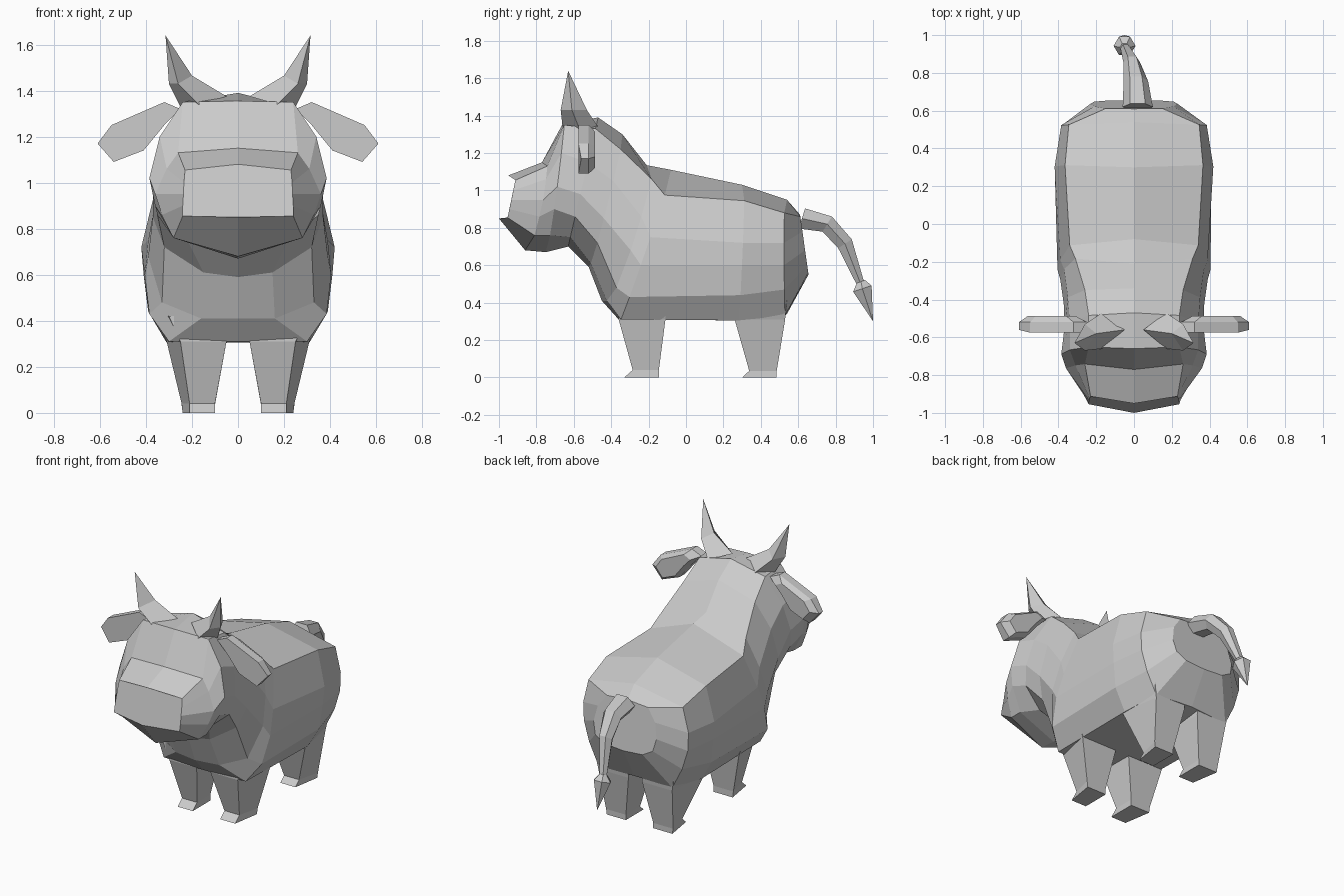
import bpy, bmesh, math
from mathutils import Vector


def loft(name, rings, cap_start=True, cap_end=True, mirror=False):
    """Skin closed rings of points; a one-point ring closes to a tip."""
    bm = bmesh.new()
    vs = [[bm.verts.new(p) for p in r] for r in rings]
    for a, b in zip(vs, vs[1:]):
        n = len(a)
        for i in range(n):
            j = (i + 1) % n
            if len(b) == 1:
                bm.faces.new((a[i], a[j], b[0]))
            else:
                bm.faces.new((a[i], a[j], b[j], b[i]))
    if cap_start:
        bm.faces.new(vs[0])
    if cap_end and len(vs[-1]) > 2:
        bm.faces.new(vs[-1])
    bmesh.ops.recalc_face_normals(bm, faces=bm.faces)
    me = bpy.data.meshes.new(name)
    bm.to_mesh(me)
    bm.free()
    ob = bpy.data.objects.new(name, me)
    bpy.context.collection.objects.link(ob)
    if mirror:
        m = ob.modifiers.new("Mirror", 'MIRROR')
        m.use_mirror_merge = False
    return ob


def section(y_top, y_bot, sweep, half):
    """Symmetric cross-section from half profile (x, z), leaning in y."""
    z0, z1 = half[0][1], half[-1][1]
    pts = [(x, y_top + (y_bot - y_top) * (z0 - z) / (z0 - z1) + sweep * x / 0.24, z)
           for x, z in half]
    return pts + [(-x, y, z) for x, y, z in reversed(pts[1:-1])]


# Neck section shared by head and body
neck = section(-.47, -.63, 0, [(0, 1.39), (.24, 1.33), (.34, 1.15), (.37, .98),
                               (.35, .86), (.22, .75), (0, .70)])

# Head: muzzle face, cheeks, brow, neck
loft("head", [
    section(-.95, -1.0, .045, [(0, 1.08), (.23, 1.055), (.235, 1.0), (.237, .95),
                               (.24, .9), (.24, .855), (0, .85)]),
    section(-.77, -.86, .03, [(0, 1.15), (.26, 1.13), (.31, 1.06), (.36, .95),
                              (.33, .86), (.28, .76), (0, .68)]),
    section(-.66, -.75, .01, [(0, 1.355), (.24, 1.35), (.34, 1.2), (.385, 1.02),
                              (.36, .9), (.28, .76), (0, .67)]),
    neck], cap_end=False)

# Body: neck, shoulders, barrel, rump
loft("body", [
    neck,
    section(-.34, -.52, .01, [(0, 1.30), (.26, 1.22), (.35, 1.05), (.37, .85),
                              (.32, .72), (.15, .61), (0, .59)]),
    section(-.21, -.45, .04, [(0, 1.135), (.31, 1.06), (.37, .86), (.39, .68),
                              (.33, .48), (.16, .41), (0, .41)]),
    section(-.08, -.36, .01, [(0, 1.11), (.34, .975), (.39, .75), (.405, .6),
                              (.385, .43), (.30, .31), (0, .31)]),
    section(.30, .27, .01, [(0, 1.03), (.365, .945), (.42, .72), (.41, .6),
                            (.39, .44), (.31, .305), (0, .305)]),
    section(.54, .54, -.01, [(0, .95), (.345, .88), (.385, .72), (.38, .6),
                             (.34, .47), (.27, .33), (0, .34)]),
    section(.61, .655, 0, [(0, .87), (.15, .86), (.21, .78), (.23, .68),
                           (.21, .6), (.14, .56), (0, .55)])],
    cap_start=False)


# Legs: tapered blocks with a small hoof toe
def leg(name, levels):
    loft(name, [[(xi, yf, z), (xf, yf, z), (xb, yb, z), (xi, yb, z)]
                for z, xi, xf, xb, yf, yb in levels], mirror=True)


leg("front_leg", [(0, .10, .21, .24, -.33, -.145), (.04, .10, .21, .245, -.285, -.145),
                  (.31, .05, .25, .31, -.36, -.11), (.42, .05, .30, .36, -.36, -.10)])
leg("back_leg", [(0, .10, .21, .24, .30, .485), (.035, .10, .21, .245, .338, .485),
                 (.31, .05, .31, .27, .26, .53), (.42, .05, .36, .29, .22, .54)])

# Horns: four-sided, bent up to a point
loft("horn", [
    [(.05, -.56, 1.375), (.17, -.66, 1.34), (.25, -.57, 1.33), (.17, -.47, 1.34)],
    [(.20, -.58, 1.465), (.26, -.67, 1.43), (.30, -.61, 1.43), (.26, -.53, 1.43)],
    [(.315, -.63, 1.64)]], mirror=True)

# Ears: leaf outline with a narrower back
outline = [(.25, 1.32), (.32, 1.35), (.55, 1.25), (.61, 1.17), (.54, 1.09), (.41, 1.14), (.32, 1.25)]
cx, cz = .45, 1.21
loft("ear", [[(x, -.575 + (.015 if x > .6 else 0), z) for x, z in outline],
             [(x, -.52, z) for x, z in outline],
             [(cx + (x - cx) * .7, -.487, cz + (z - cz) * .75) for x, z in outline]],
     mirror=True)


# Tail: six-sided tube along a drooping path, then a pointed tuft
def tail_ring(x, y, z, w, h, angle, n=6):
    up = Vector((0, math.sin(angle), math.cos(angle)))
    c = Vector((x, y, z))
    return [c + Vector((w * math.cos(a), 0, 0)) + up * h * math.sin(a)
            for a in (2 * math.pi * i / n for i in range(n))]


loft("tail", [tail_ring(.02, .62, .85, .08, .065, .3), tail_ring(.01, .755, .82, .065, .055, .55),
              tail_ring(-.01, .85, .715, .045, .05, 1.0), tail_ring(-.045, .93, .51, .027, .025, 1.2)])
loft("tail_tuft", [tail_ring(-.05, .935, .515, .025, .025, 1.25),
                   tail_ring(-.05, .943, .475, .058, .06, 1.25),
                   [(-.05, 1.0, .30)]])
